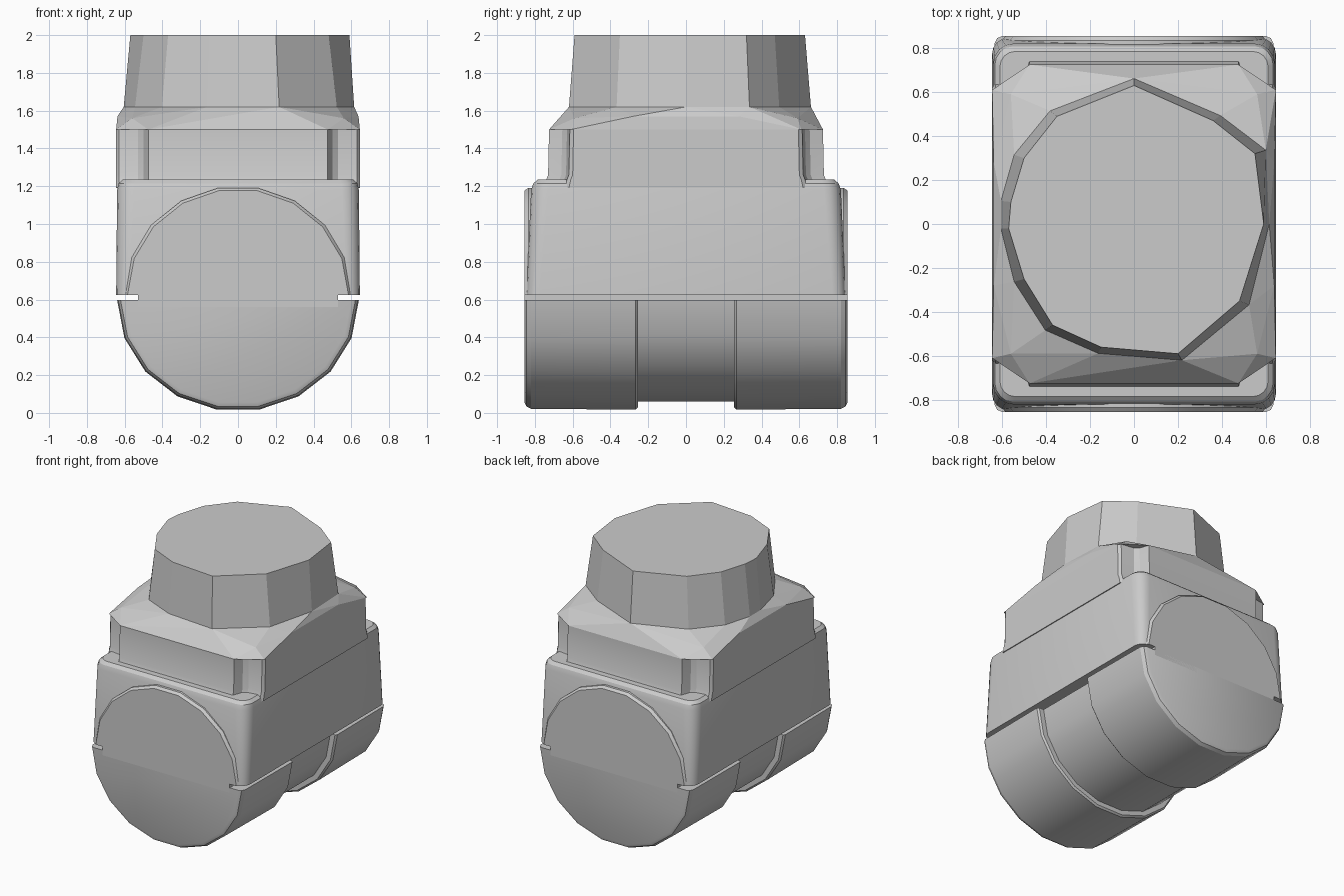
import bpy, bmesh
from math import sin, cos, pi, radians
from mathutils import Vector

if "Cube" in bpy.data.objects:
    bpy.data.objects.remove(bpy.data.objects["Cube"], do_unlink=True)

GREY = (0.6, 0.6, 0.6, 1)
mat = bpy.data.materials.new("plain grey")
mat.use_nodes = True
mat.diffuse_color = GREY
bsdf = next(n for n in mat.node_tree.nodes if n.type == 'BSDF_PRINCIPLED')
bsdf.inputs["Base Color"].default_value = GREY


def finish(name, bm, smooth=25):
    bmesh.ops.recalc_face_normals(bm, faces=bm.faces[:])
    me = bpy.data.meshes.new(name)
    bm.to_mesh(me)
    bm.free()
    me.materials.append(mat)
    ob = bpy.data.objects.new(name, me)
    bpy.context.scene.collection.objects.link(ob)
    if smooth:
        bpy.ops.object.select_all(action='DESELECT')
        bpy.context.view_layer.objects.active = ob
        ob.select_set(True)
        bpy.ops.object.shade_smooth_by_angle(angle=radians(smooth))
    return ob


def loft(name, rings, smooth=25):
    """Skin equal-length rings of points and cap both ends."""
    bm = bmesh.new()
    loops = [[bm.verts.new(p) for p in r] for r in rings]
    n = len(loops[0])
    for a, b in zip(loops, loops[1:]):
        for i in range(n):
            j = (i + 1) % n
            bm.faces.new((a[i], a[j], b[j], b[i]))
    bm.faces.new(loops[0])
    bm.faces.new(loops[-1])
    return finish(name, bm, smooth)


def rounded_rect(hx, hy, r, z, steps=4):
    pts = []
    for q, (sx, sy) in enumerate(((1, 1), (-1, 1), (-1, -1), (1, -1))):
        for k in range(steps + 1):
            a = (q + k / steps) * pi / 2
            pts.append((sx * (hx - r) + r * cos(a), sy * (hy - r) + r * sin(a), z))
    return pts


def half_round(name, rx, rz, z0, ends, up, sides=9):
    """Half cylinder along y; ends lists (y, inset) stations."""
    start = 0 if up else pi
    rings = []
    for y, inset in ends:
        rings.append([((rx - inset) * cos(start + pi * k / sides), y,
                       z0 + (rz - inset) * sin(start + pi * k / sides))
                      for k in range(sides + 1)])
    return loft(name, rings)


# Main housing with rounded corners and top edge
loft("housing", [rounded_rect(*s) for s in (
    (0.645, 0.845, 0.07, 0.625), (0.64, 0.82, 0.09, 1.18),
    (0.633, 0.808, 0.085, 1.215), (0.61, 0.785, 0.07, 1.235))])

# Narrower upper step with notched corners
corner = [(0.645, 0.60), (0.63, 0.62), (0.53, 0.635), (0.50, 0.66), (0.475, 0.73)]


def step_plan(z, grow=0):
    quad = corner
    plan = quad + [(-x, y) for x, y in reversed(quad)]
    plan += [(-x, -y) for x, y in plan]
    return [(x, y + (grow if y > 0 else -grow), z) for x, y in plan]


loft("upper_step", [step_plan(1.19, 0.02), step_plan(1.235, 0.01),
                    step_plan(1.26), step_plan(1.5, -0.005)])

# Irregular faceted neck
top = [(0, 0.63), (0.36, 0.47), (0.55, 0.32), (0.59, 0), (0.48, -0.35),
       (0.2, -0.59), (-0.15, -0.56), (-0.37, -0.46), (-0.5, -0.25),
       (-0.57, -0.02), (-0.56, 0.1), (-0.5, 0.3), (-0.35, 0.49)]
base = [(min(0.615, max(-0.605, x * 1.09)), y * 1.05, 1.62) for x, y in top]
loft("neck", [base, [(x, y, 2) for x, y in top]], 0)

# Sloping shoulder between the step and the neck
bm = bmesh.new()
for p in base:
    bm.verts.new(p)
for sx in (1, -1):
    for sy in (1, -1):
        for x, y, z in ((0.645, 0.61, 1.5), (0.475, 0.725, 1.5),
                        (0.638, 0.28, 1.57), (0.56, 0.59, 1.56)):
            bm.verts.new((sx * x, sy * y, z))
bmesh.ops.convex_hull(bm, input=bm.verts[:])
finish("shoulder", bm, 0)

# Core joining both halves across the thin side slot
loft("slot_core", [[(sx * 0.53, y, z) for sx, z in
                    ((-1, 0.56), (1, 0.56), (1, 0.66), (-1, 0.66))]
                   for y in (-0.855, 0.855)], 0)

# Raised round end faces on the housing
for label, s in (("front", -1), ("back", 1)):
    half_round(label + "_end_face", 0.6, 0.575, 0.625,
               [(s * 0.7, 0), (s * 0.835, 0), (s * 0.855, 0.015)], True)
    # Thick lower caps
    half_round(label + "_lower_cap", 0.64, 0.59, 0.598,
               [(s * 0.255, 0.012), (s * 0.267, 0), (s * 0.82, 0.005),
                (s * 0.845, 0.018), (s * 0.855, 0.04)], False)

# Recessed middle of the lower half
half_round("lower_middle", 0.59, 0.545, 0.598, [(-0.28, 0), (0.28, 0)], False)
